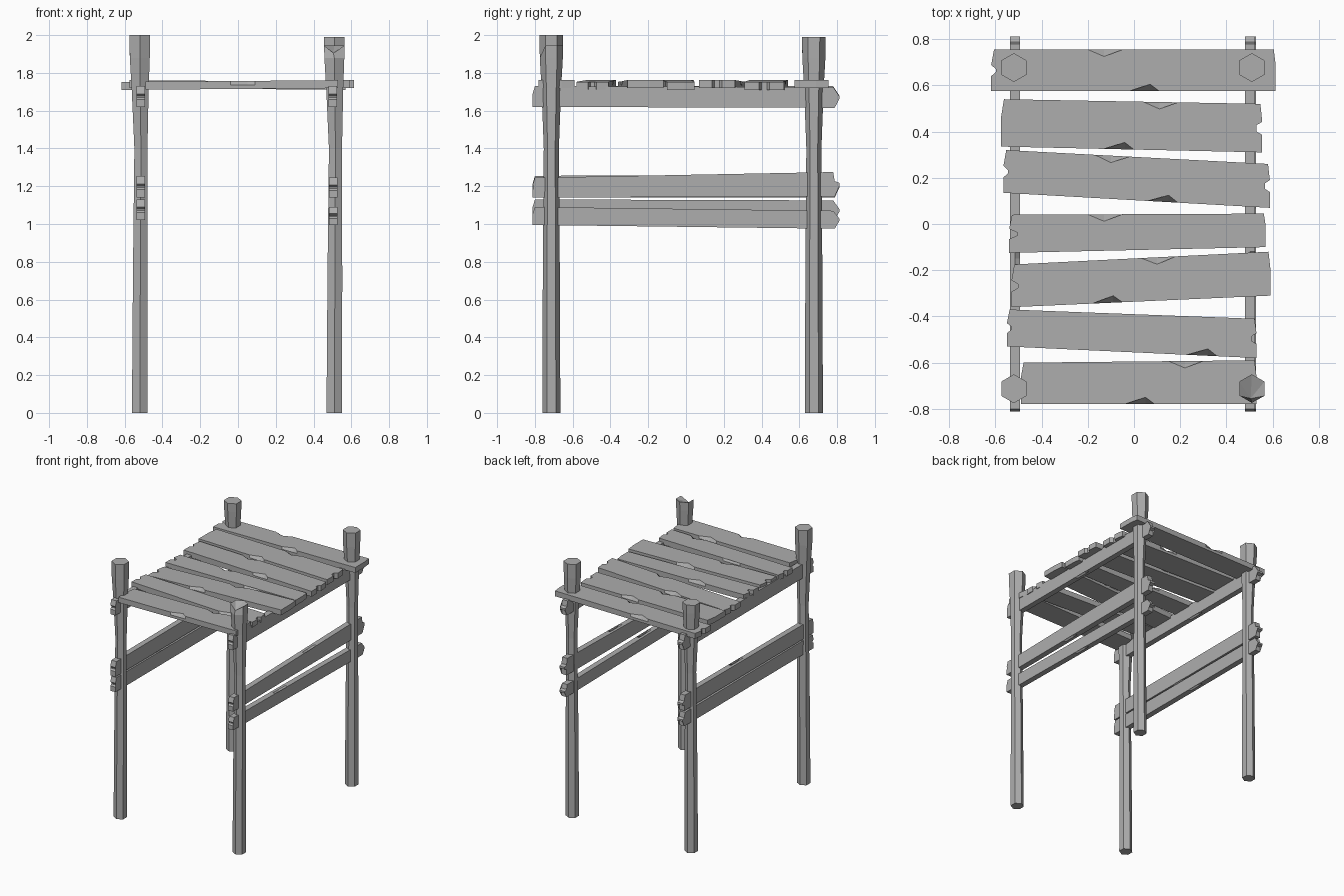
import bpy, bmesh, math
from mathutils import Vector

cube = bpy.data.objects.get("Cube")
if cube:
    bpy.data.objects.remove(cube, do_unlink=True)

wood = bpy.data.materials.new("grey wood")
wood.use_nodes = True
GREY = (0.42, 0.42, 0.42, 1)
wood.diffuse_color = GREY
wood.node_tree.nodes["Principled BSDF"].inputs["Base Color"].default_value = GREY


def finish(name, bm):
    bmesh.ops.recalc_face_normals(bm, faces=bm.faces[:])
    mesh = bpy.data.meshes.new(name)
    bm.to_mesh(mesh)
    bm.free()
    mesh.materials.append(wood)
    obj = bpy.data.objects.new(name, mesh)
    bpy.context.collection.objects.link(obj)
    return obj


def loft(bm, rings):
    """Skin rings of equal length and cap both ends."""
    rows = [[bm.verts.new(p) for p in ring] for ring in rings]
    n = len(rows[0])
    for a, b in zip(rows, rows[1:]):
        for i in range(n):
            j = (i + 1) % n
            bm.faces.new((a[i], a[j], b[j], b[i]))
    caps = [bm.faces.new(rows[0][::-1]), bm.faces.new(rows[-1])]
    bmesh.ops.triangulate(bm, faces=caps)


def board(name, ends, left, right, depth, chips, splits, place):
    """Worn board: left/right give the edge range at each end, chips are
    positions of bevelled nicks on the low and high edge, splits cut the ends."""
    (u0, u1), (w0, w1) = ends, depth

    def edge(u, k):
        t = (u - u0) / (u1 - u0)
        return left[k] + (right[k] - left[k]) * t

    def outline(nick):
        pts = [(u0, left[0])]
        for du, d in ((-0.07, 0), (0.02, nick), (0.06, 0)):
            u = chips[0] + du
            pts.append((u, edge(u, 0) + d))
        pts.append((u1, right[0]))
        for t, d in ((0.36, 0), (0.43, 1), (0.56, 1), (0.63, 0)):
            pts.append((u1 - d * splits[1], right[0] + (right[1] - right[0]) * t))
        pts.append((u1 - 0.008, right[1]))
        for du, d in ((0.08, 0), (0.0, nick), (-0.07, 0)):
            u = chips[1] + du
            pts.append((u, edge(u, 1) - d))
        pts.append((u0 + 0.012, left[1]))
        for t, d in ((0.63, 0), (0.53, 1), (0.46, 1), (0.36, 0)):
            pts.append((u0 + d * splits[0], left[0] + (left[1] - left[0]) * t))
        return pts

    bm = bmesh.new()
    loft(bm, [[place(u, v, w0) for u, v in outline(0)],
              [place(u, v, (w0 + w1) / 2) for u, v in outline(0)],
              [place(u, v, w1) for u, v in outline(0.03)]])
    return finish(name, bm)


# Deck planks, front to back
planks = [
    ((-0.49, 0.53), (-0.78, -0.60), (-0.78, -0.59), (0.03, 0.22), (0.0, 0.0)),
    ((-0.55, 0.53), (-0.53, -0.37), (-0.58, -0.41), (0.30, -0.13), (0.02, 0.02)),
    ((-0.53, 0.59), (-0.36, -0.175), (-0.31, -0.12), (-0.11, 0.10), (0.03, 0.0)),
    ((-0.54, 0.57), (-0.125, 0.04), (-0.10, 0.045), (0.20, -0.13), (0.035, 0.0)),
    ((-0.565, 0.588), (0.135, 0.32), (0.07, 0.26), (0.13, -0.10), (0.02, 0.02)),
    ((-0.575, 0.555), (0.335, 0.54), (0.31, 0.52), (-0.06, 0.11), (0.0, 0.025)),
    ((-0.618, 0.613), (0.575, 0.755), (0.575, 0.755), (0.05, -0.13), (0.02, 0.0)),
]
for i, (ends, left, right, chips, splits) in enumerate(planks):
    tilt = 0.008 * (-1) ** i

    def lay(u, v, w, tilt=tilt):
        return Vector((u, v, w + tilt * u))
    board(f"deck_plank_{i + 1}", ends, left, right, (1.715, 1.757), chips, splits, lay)

# Side rails, running front to back through the posts
rails = [
    ("left_top_rail", 0.502, (1.62, 1.73), (1.615, 1.725), (0.03, -0.2)),
    ("left_middle_rail", 0.505, (1.14, 1.245), (1.145, 1.275), (-0.1, 0.14)),
    ("left_lower_rail", 0.505, (0.995, 1.09), (0.975, 1.07), (0.03, -0.22)),
    ("right_top_rail", -0.515, (1.62, 1.73), (1.615, 1.73), (0.1, -0.15)),
    ("right_middle_rail", -0.515, (1.14, 1.255), (1.14, 1.26), (-0.08, 0.1)),
    ("right_lower_rail", -0.515, (1.02, 1.13), (1.02, 1.125), (0.1, -0.22)),
]
for name, x, left, right, chips in rails:
    board(name, (-0.812, 0.787), left, right, (x - 0.022, x + 0.022), chips,
          (0.012, -0.025), lambda u, v, w: Vector((w, u, v)))


# Six-sided posts, narrow below the deck and flared at the head
def post(name, x, y, height, chipped):
    profile = [(0, 0.048, 0), (0.75, 0.045, 0.003), (1.4, 0.04, 0.006),
               (1.72, 0.052, 0.002), (1.88, 0.061, 0), (height, 0.0625, 0)]
    rings = []
    for z, r, lean in profile:
        angles = [math.radians(30 + 60 * i) for i in range(6)]
        rings.append([Vector((x + lean + r * math.cos(a), y + r * math.sin(a), z))
                      for a in angles])
    if chipped:
        rings[-1][4] += Vector((-0.005, 0.02, -0.04))
    bm = bmesh.new()
    loft(bm, rings)
    finish(name, bm)


post("front_right_post", -0.52, -0.713, 2.0, False)
post("front_left_post", 0.51, -0.713, 1.945, True)
post("back_right_post", -0.52, 0.677, 1.945, False)
post("back_left_post", 0.51, 0.677, 1.99, False)
